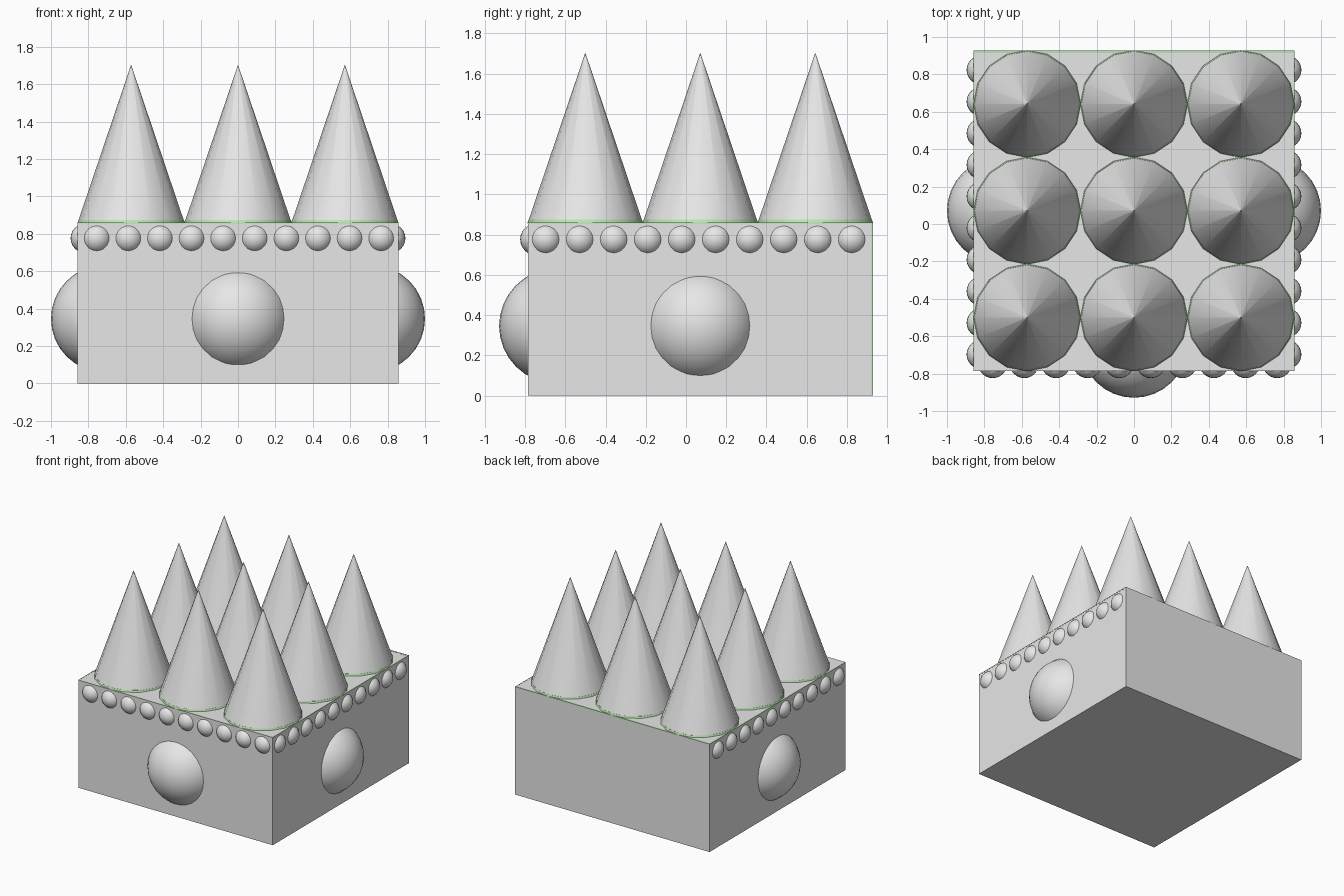
import bpy, math

if "Cube" in bpy.data.objects:
    bpy.data.objects.remove(bpy.data.objects["Cube"])

def material(name, rgb):
    m = bpy.data.materials.new(name)
    m.diffuse_color = (*rgb, 1)
    m.use_nodes = True
    m.node_tree.nodes["Principled BSDF"].inputs["Base Color"].default_value = m.diffuse_color
    return m

grey = material("pale grey", (0.8, 0.8, 0.8))
green = material("soft green trim", (0.5, 0.8, 0.45))

U = 1 / 7            # building module
CY = 0.071           # block centre in y
HALF = 6 * U
TOP = 6 * U + 0.003
BACK, FRONT = CY + HALF, CY - HALF

def finish(name, mat, smooth=True):
    ob = bpy.context.object
    ob.name = name
    ob.data.materials.append(mat)
    if smooth:
        bpy.ops.object.shade_smooth_by_angle(angle=math.radians(40))

def box(name, mat, lo, hi):
    bpy.ops.mesh.primitive_cube_add(size=1, location=[(a + b) / 2 for a, b in zip(lo, hi)])
    bpy.context.object.scale = [b - a for a, b in zip(lo, hi)]
    finish(name, mat, False)

def cone(name, mat, x, y, r1, r2, depth):
    bpy.ops.mesh.primitive_cone_add(vertices=16, radius1=r1, radius2=r2, depth=depth,
                                    location=(x, y, TOP + depth / 2))
    finish(name, mat)

def ball(name, loc, radius, segs=32):
    bpy.ops.mesh.primitive_uv_sphere_add(segments=segs, ring_count=segs // 2,
                                         radius=radius, location=loc)
    finish(name, grey)

# main block
box("block", grey, (-HALF, FRONT, 0), (HALF, BACK, TOP))

# thin green lines: back and side edges of the top, upper and rear edges of the sides
T = 0.001
box("top_back_line", green, (-HALF, BACK - 0.014, TOP - 0.004), (HALF, BACK, TOP + T))
box("front_line", green, (-HALF, FRONT - T, TOP - 0.006), (HALF, FRONT + 0.002, TOP))
for s in (-1, 1):
    x0, x1 = sorted((s * (HALF - 0.005), s * (HALF + T)))
    box("side_top_line", green, (x0, FRONT, TOP - 0.006), (x1, BACK, TOP + T))
    box("side_rear_line", green, (x0, BACK - 0.006, 0), (x1, BACK - 0.0005, TOP))

# three by three grid of spikes, each with a thin green base rim
H = 1.703 - TOP
RIM = 0.014
for i in (-1, 0, 1):
    for j in (-1, 0, 1):
        x, y = i * 4 * U, CY + j * 4 * U
        cone("spike", grey, x, y, 2 * U, 0.0005, H)
        cone("spike_rim", green, x, y, 2 * U + T, 2 * U * (1 - RIM / H) + T, RIM)

# large half-sunk domes on front, left and right
ball("front_dome", (0, CY - 5 * U, 0.346), 2 * U)
for s in (-1, 1):
    ball("side_dome", (s * 5 * U, CY, 0.346), 2 * U)

# rows of small half-sunk beads under the top edge
INSET = HALF - 0.04
for k in range(10):
    t = (k - 4.5) * 0.169
    ball("front_bead", (t + 0.005, CY - INSET, 0.776), 0.078, 24)
    for s in (-1, 1):
        ball("side_bead", (s * INSET, CY + t - 0.008, 0.776), 0.078, 24)
